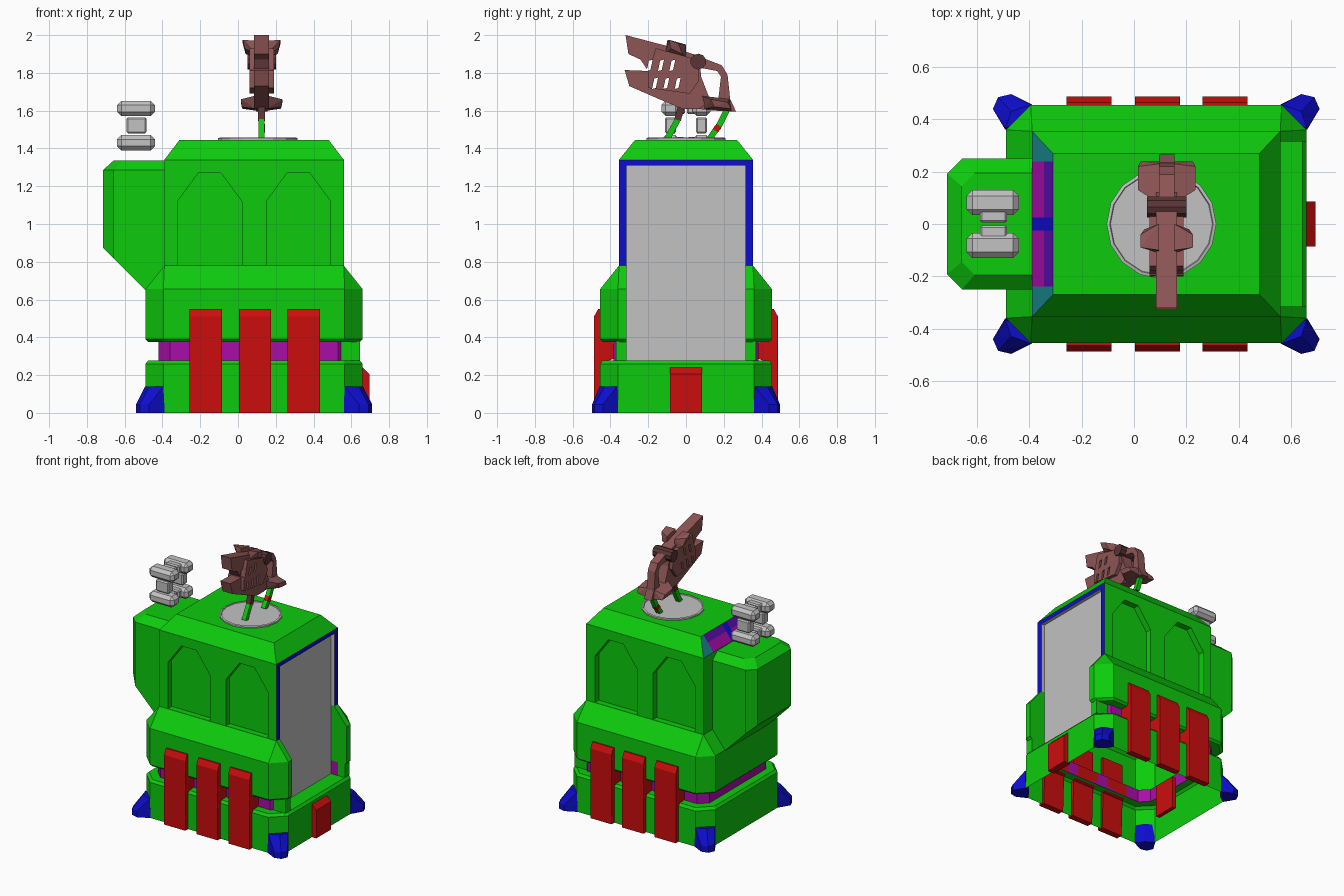
import bpy, bmesh, math
from mathutils import Vector

if "Cube" in bpy.data.objects:
    bpy.data.objects.remove(bpy.data.objects["Cube"])

def mat(name, *c):
    m = bpy.data.materials.new(name)
    m.diffuse_color = (*c, 1)
    m.use_nodes = True
    m.node_tree.nodes["Principled BSDF"].inputs["Base Color"].default_value = m.diffuse_color
    return m

GREEN = mat("green", .004, .6, .004)
RED = mat("red", .6, .004, .004)
BLUE = mat("blue", .004, .004, .62)
PURPLE = mat("purple", .4, .004, .4)
VIOLET = mat("violet", .1, .004, .42)
TEAL = mat("teal", .01, .24, .26)
GREY = mat("grey", .54, .54, .54)
BROWN = mat("brown", .27, .09, .09)
DARK = mat("dark_brown", .1, .035, .035)

def finish(name, bm, *mats):
    bmesh.ops.recalc_face_normals(bm, faces=bm.faces[:])
    me = bpy.data.meshes.new(name)
    bm.to_mesh(me)
    bm.free()
    ob = bpy.data.objects.new(name, me)
    bpy.context.collection.objects.link(ob)
    for m in mats:
        me.materials.append(m)
    return ob

def loft(name, rings, m, closed=True, bottom=False, top=False):
    bm = bmesh.new()
    vs = [[bm.verts.new(p) for p in r] for r in rings]
    n = len(rings[0])
    for a, b in zip(vs, vs[1:]):
        for i in range(n if closed else n - 1):
            j = (i + 1) % n
            bm.faces.new((a[i], a[j], b[j], b[i]))
    if bottom:
        bm.faces.new(vs[0])
    if top:
        bm.faces.new(vs[-1])
    return finish(name, bm, m)

def box(name, x0, x1, y0, y1, z0, z1, m, bevel=0):
    bm = bmesh.new()
    bmesh.ops.create_cube(bm, size=1)
    for v in bm.verts:
        v.co = ((x0 + x1) / 2 + v.co.x * (x1 - x0), (y0 + y1) / 2 + v.co.y * (y1 - y0),
                (z0 + z1) / 2 + v.co.z * (z1 - z0))
    if bevel:
        bmesh.ops.bevel(bm, geom=bm.edges[:], offset=bevel, segments=1, affect='EDGES')
    return finish(name, bm, m)

def hull(name, pts, m):
    bm = bmesh.new()
    for p in pts:
        bm.verts.new(p)
    bmesh.ops.convex_hull(bm, input=bm.verts[:])
    bmesh.ops.dissolve_limit(bm, angle_limit=.02, verts=bm.verts[:], edges=bm.edges[:])
    return finish(name, bm, m)

def plate(name, pts, x0, x1, m, s=1):
    """side profile of (y, z) points extruded along x"""
    return loft(name, [[(x, s * y, z) for y, z in pts] for x in (x0, x1)], m, True, True, True)

def cut(ob, cutters):
    bpy.context.view_layer.objects.active = ob
    for c in cutters:
        md = ob.modifiers.new("cut", 'BOOLEAN')
        md.operation, md.solver, md.object = 'DIFFERENCE', 'EXACT', c
        bpy.ops.object.modifier_apply(modifier=md.name)
        bpy.data.objects.remove(c)

def octagon(z, x0, x1, y, c):
    """chamfered rectangle outline"""
    return [(x1, -y + c, z), (x1 - c, -y, z), (x0 + c, -y, z), (x0, -y + c, z),
            (x0, y - c, z), (x0 + c, y, z), (x1 - c, y, z), (x1, y - c, z)]

def gapped(z, x0, x1, y, c):
    """same outline with a gap on the right for the door"""
    return ([(.53, -.315, z), (x1, -.315, z)] + octagon(z, x0, x1, y, c)
            + [(x1, .315, z), (.53, .315, z)])

# hollow base, inset band and flared middle
loft("base", [octagon(0, -.49, .66, .455, .095), octagon(.26, -.49, .66, .455, .095),
              octagon(.278, -.475, .645, .44, .09), octagon(.278, -.42, .52, .38, .06)], GREEN)
loft("band", [gapped(.278, -.42, .59, .385, .06), gapped(.375, -.42, .59, .385, .06)], PURPLE, False)
loft("middle", [gapped(.375, -.42, .59, .385, .06), gapped(.375, -.475, .645, .44, .09),
                gapped(.39, -.49, .66, .455, .095), gapped(.655, -.49, .66, .455, .095),
                gapped(.78, -.39, .56, .355, .0005)], GREEN, False)
for s in (-1, 1):
    box("band_post", .53, .645, s * .315, s * .37, .277, .38, GREEN)

# upper body with arched niches and a door recess
def rect(x0, x1, y, z):
    return [(x0, -y, z), (x1, -y, z), (x1, y, z), (x0, y, z)]
body = loft("upper_body", [rect(-.39, .56, .355, .78), rect(-.39, .56, .355, 1.34),
                           rect(-.31, .48, .27, 1.445)], GREEN, True, True, True)
cutters = [box("door_cutter", .53, 1, -.315, .315, .5, 1.31, GREEN)]
for cx in (-.15, .32):
    for s in (-1, 1):
        arch = [(-.17, .781), (.17, .781), (.17, 1.12), (.06, 1.27), (-.06, 1.27), (-.17, 1.12)]
        cutters.append(loft("arch_cutter", [[(cx + x, s * y, z) for x, z in arch]
                                            for y in (.31, .5)], GREEN, True, True, True))
cut(body, cutters)
me = body.data
me.materials.clear()
for m in (GREEN, BLUE, GREY, PURPLE, VIOLET, TEAL):
    me.materials.append(m)
bm = bmesh.new()
bm.from_mesh(me)
def left_slope():
    return [f for f in bm.faces if f.normal.x < -.3 and f.normal.z > .3]
for co, no in [((0, y, 0), (0, 1, 0)) for y in (-.24, -.025, .025, .24)] + [((-.345, 0, 0), (1, 0, 0))]:
    fs = left_slope()
    geom = fs + list({e for f in fs for e in f.edges}) + list({v for f in fs for v in f.verts})
    bmesh.ops.bisect_plane(bm, geom=geom, plane_co=co, plane_no=no)
bmesh.ops.split_edges(bm, edges=[])
bm.normal_update()
for f in bm.faces:
    c = f.calc_center_median()
    f.material_index = 0
    if f.normal.x > .9 and c.x > .555:
        f.material_index = 1
    elif c.x > .525 and abs(c.y) < .317 and 0.78 < c.z < 1.32:
        f.material_index = 2
for f in left_slope():
    c = f.calc_center_median()
    a = abs(c.y)
    f.material_index = 1 if a < .025 else 5 if a > .24 else 3 if c.x < -.345 else 4
bm.to_mesh(me)
bm.free()
box("door", .5, .533, -.315, .315, .278, 1.31, GREY)

# side pod with sloping underside
def pod_ring(o, c, z):
    x, y = -.715 + o, .25 - o
    p = [(-.38, -y), (x + c, -y), (x, -y + c), (x, y - c), (x + c, y), (-.38, y)]
    return [(a, b, z if z else .16 - a) for a, b in p]
loft("side_pod", [pod_ring(0, .057, 0), pod_ring(0, .057, 1.285), pod_ring(.055, .05, 1.335)],
     GREEN, True, True, True)

# red strips and side plates
strip = [(.44, 0), (.487, 0), (.487, .51), (.465, .55), (.43, .55), (.43, .39), (.385, .372),
         (.385, .285), (.43, .27)]
for s in (-1, 1):
    for cx in (-.172, .09, .348):
        plate("red_strip", strip, cx - .086, cx + .086, RED, s)
for name, pts in (("side_plate", [(.64, 0), (.695, 0), (.695, .205), (.66, .24), (.64, .24)]),
                  ("inner_plate", [(-.3, 0), (-.27, 0), (-.27, .24), (-.3, .24)])):
    loft(name, [[(x, y, z) for x, z in pts] for y in (-.086, .086)], RED, True, True, True)

# corner feet
foot = [(x, y, z) for z in (0, .045) for x, y in
        ((.56, .457), (.64, .497), (.69, .485), (.71, .44), (.662, .36))]
foot += [(.565, .457, .14), (.662, .365, .14), (.64, .43, .14), (.6, .4, .14), (.6, .4, 0)]
for sx in (-1, 1):
    for sy in (-1, 1):
        hull("foot", [(.085 + sx * (x - .085), sy * y, z) for x, y, z in foot], BLUE)

# floating grey gadget: four bars joined by necks
for y in (-.082, .082):
    box("gadget_neck", -.59, -.485, y - .03, y + .03, 1.48, 1.565, GREY, .008)
    for z in (1.43, 1.612):
        box("gadget_bar", -.64, -.44, y - .048, y + .048, z - .04, z + .04, GREY, .022)
for z in (1.43, 1.612):
    for y in (-.03, .03):
        box("gadget_link", -.59, -.485, y - .025, y + .025, z - .03, z + .03, GREY, .008)

# round turntable
def circle(r, z):
    return [(.105 + r * math.cos(i * math.tau / 16), r * math.sin(i * math.tau / 16), z) for i in range(16)]
loft("turntable", [circle(.21, 1.44), circle(.21, 1.455), circle(.198, 1.458), circle(.195, 1.452)],
     GREY, True, False, True)

# stand legs
def rod(name, a, b, w, m):
    (y0, z0), (y1, z1) = a, b
    d = Vector((y1 - y0, z1 - z0)).normalized() * w
    n = (-d.y, d.x)
    return plate(name, [(y0 + n[0], z0 + n[1]), (y0 - n[0], z0 - n[1]),
                        (y1 - n[0], z1 - n[1]), (y1 + n[0], z1 + n[1])], .125 - w, .125 + w, m)
rod("front_leg", (-.1, 1.45), (-.045, 1.55), .016, GREEN)
rod("front_leg_top", (-.045, 1.55), (-.01, 1.67), .018, DARK)
rod("rear_leg", (.125, 1.45), (.155, 1.495), .016, GREEN)
rod("rear_leg_joint", (.155, 1.495), (.175, 1.52), .017, RED)
rod("rear_leg_top", (.175, 1.52), (.215, 1.6), .016, GREEN)

# tool head: slotted two-jaw body, side cheeks, fins, grip and tail
upper = [(-.32, 2), (-.11, 1.945), (.07, 1.89), (.08, 1.78), (.13, 1.65), (.07, 1.61), (-.02, 1.61),
         (-.14, 1.66), (-.3, 1.73), (-.325, 1.815), (-.2, 1.81), (-.24, 1.87), (-.305, 1.9)]
head = plate("tool_body", upper, .085, .165, BROWN)
cheeks = plate("tool_cheeks", [(-.16, 1.93), (.06, 1.87), (.07, 1.76), (.02, 1.69), (-.2, 1.72),
                               (-.2, 1.8)], .06, .19, BROWN)
for ob in (head, cheeks):
    slots = []
    for i in range(3):
        for z in (1.84, 1.745):
            y = -.17 + .06 * i - (z - 1.745) * .3
            slots.append(plate("slot_cutter", [(y - .01, z - .03), (y + .01, z - .025),
                               (y + .022, z + .03), (y + .002, z + .025)], 0, .3, BROWN))
    cut(ob, slots)
for s in (-1, 1):
    hull("top_fin", [(.125 + s * x, y, z) for x, y, z in
         ((.03, -.11, 1.9), (.03, .0, 1.88), (.03, -.1, 1.97), (.03, 0, 1.95), (.1, -.09, 1.975),
          (.1, -.04, 1.955), (.09, -.08, 1.93), (.085, -.02, 1.9))], DARK if s > 2 else BROWN)
    hull("tail_wing", [(.125 + s * x, y, z) for x, y, z in
         ((.03, .08, 1.68), (.03, .23, 1.66), (.03, .1, 1.61), (.03, .24, 1.6), (.11, .13, 1.66),
          (.1, .24, 1.61), (.105, .15, 1.62), (.11, .22, 1.645))], BROWN)
plate("tail", [(.05, 1.68), (.235, 1.66), (.265, 1.595), (.15, 1.6), (.06, 1.61)], .095, .155, BROWN)
plate("grip", [(.06, 1.89), (.19, 1.84), (.22, 1.79), (.235, 1.65), (.17, 1.65), (.185, 1.78),
               (.165, 1.81), (.06, 1.83)], .095, .155, BROWN)
bm = bmesh.new()
bmesh.ops.create_cone(bm, cap_ends=True, segments=10, radius1=.042, radius2=.042, depth=.15)
for v in bm.verts:
    v.co = (.125 + v.co.z, .065 + v.co.x, 1.86 + v.co.y)
finish("pivot", bm, DARK)
